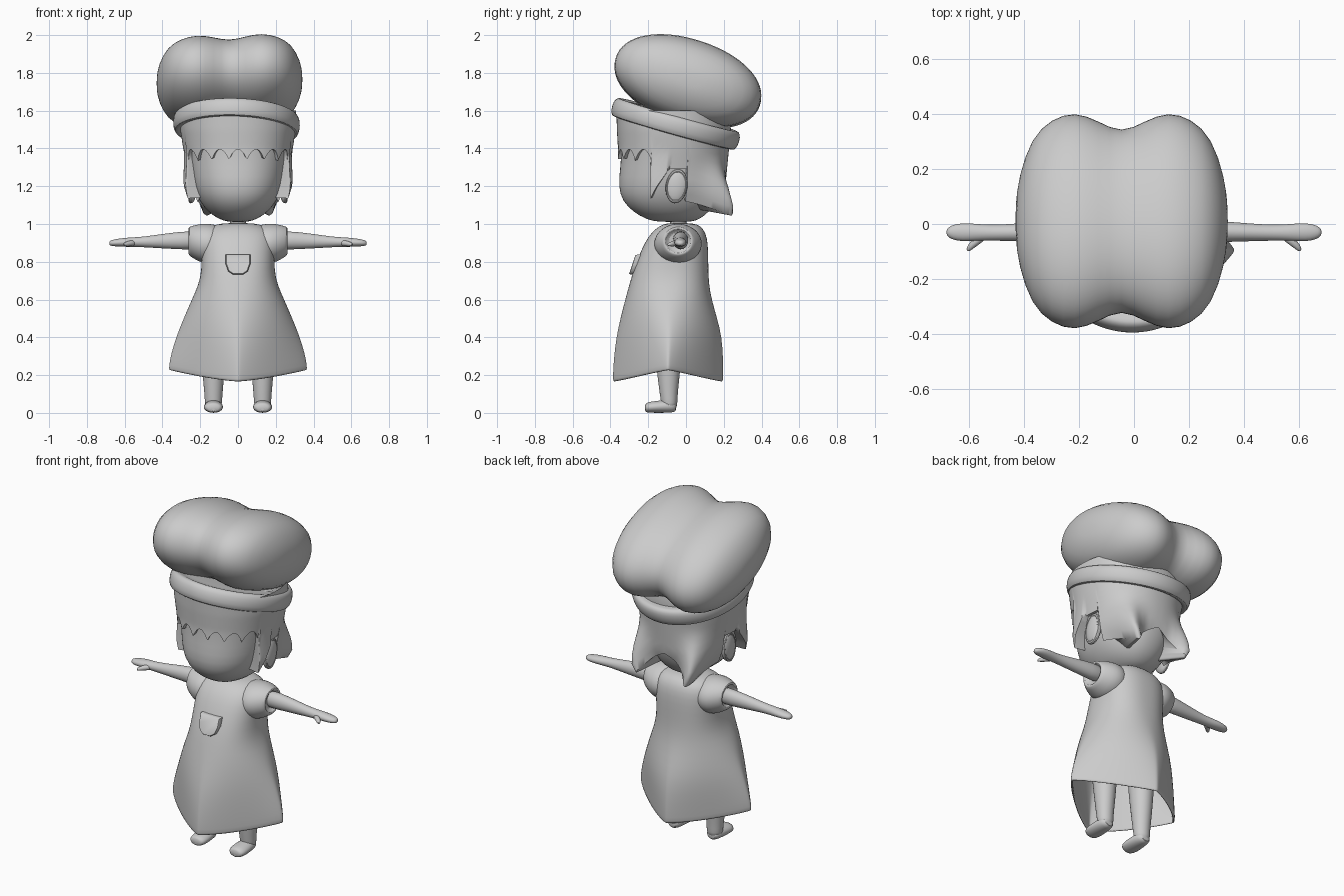
import bpy, bmesh, math
from mathutils import Vector, Matrix

if "Cube" in bpy.data.objects:
    bpy.data.objects.remove(bpy.data.objects["Cube"])

clay = bpy.data.materials.new("light_grey")
clay.diffuse_color = (0.6, 0.6, 0.6, 1)
clay.use_nodes = True
clay.node_tree.nodes["Principled BSDF"].inputs["Base Color"].default_value = clay.diffuse_color


def spow(v, e):
    return math.copysign(abs(v) ** e, v)


def ring(c, ua, ub, n=32, e=2.0):
    """Superellipse loop around c with half axes ua and ub."""
    c, ua, ub = Vector(c), Vector(ua), Vector(ub)
    angles = [2 * math.pi * i / n for i in range(n)]
    return [c + ua * spow(math.cos(a), 2 / e) + ub * spow(math.sin(a), 2 / e) for a in angles]


def loft(name, rings, caps=(True, True), subsurf=1, thick=0, angle=60):
    """Skin a list of equal loops."""
    bm = bmesh.new()
    rows = [[bm.verts.new(p) for p in r] for r in rings]
    n = len(rows[0])
    for a, b in zip(rows, rows[1:]):
        for i in range(n):
            j = (i + 1) % n
            bm.faces.new((a[i], a[j], b[j], b[i]))
    if caps[0]:
        bm.faces.new(rows[0])
    if caps[1]:
        bm.faces.new(rows[-1])
    bmesh.ops.recalc_face_normals(bm, faces=bm.faces)
    me = bpy.data.meshes.new(name)
    bm.to_mesh(me)
    bm.free()
    me.materials.append(clay)
    ob = bpy.data.objects.new(name, me)
    bpy.context.collection.objects.link(ob)
    if thick:
        m = ob.modifiers.new("thickness", 'SOLIDIFY')
        m.thickness = thick
        m.offset = -1
    if subsurf:
        m = ob.modifiers.new("smooth", 'SUBSURF')
        m.levels = m.render_levels = subsurf
    bpy.ops.object.select_all(action='DESELECT')
    bpy.context.view_layer.objects.active = ob
    ob.select_set(True)
    bpy.ops.object.shade_smooth_by_angle(angle=math.radians(angle))
    return ob


def blob(name, c, size, rot=Matrix(), n=20, rows=10):
    """Ellipsoid made of stacked loops."""
    out = []
    for i in range(rows + 1):
        t = math.pi * (0.02 + 0.96 * i / rows)
        r = math.sin(t)
        loop = ring((0, 0, -math.cos(t) * size[2]), (r * size[0], 0, 0), (0, r * size[1], 0), n)
        out.append([rot @ p + Vector(c) for p in loop])
    return loft(name, out, subsurf=0)


def lerp_rows(rows, z):
    """Interpolate a table of rows keyed by height."""
    z = min(max(z, rows[0][0]), rows[-1][0])
    for a, b in zip(rows, rows[1:]):
        if z <= b[0]:
            t = (z - a[0]) / (b[0] - a[0])
            return [u + (v - u) * t for u, v in zip(a, b)]


def flat_ring(row, n=40, e=2.0, grow=0.0):
    z, rx, yf, yb = row
    return ring((0, (yf + yb) / 2, z), (rx + grow, 0, 0), (0, (yb - yf) / 2 + grow, 0), n, e)


# Head: height, half width, front, back
HEAD = [(1.01, .05, -.15, .03), (1.025, .10, -.21, .07), (1.06, .155, -.275, .12),
        (1.12, .205, -.338, .16), (1.2, .238, -.36, .19), (1.3, .253, -.348, .20),
        (1.4, .272, -.342, .21), (1.5, .288, -.348, .22), (1.6, .29, -.35, .21)]
loft("head", [flat_ring(r, e=2.15) for r in HEAD])


# Hair: shell over the head with scalloped fringe, side locks and two back spikes
def spike_weight(g):
    phi = math.degrees(math.atan2(g.y + .066, abs(g.x)))
    return math.exp(-((phi - 50) / 17) ** 2)


def hair_edge(g):
    if g.y < -.17:
        a = math.atan2(g.x, -(g.y + .066))
        return 1.335 + .06 * abs(math.cos(math.pi * a / .335)) ** .8
    if g.y < -.08:
        return 1.13 + (g.y + .17) / .09 * .16
    if g.y < .01:
        return 1.29
    return 1.12 + .07 * max(0, 1 - abs(g.x) / .17) - .075 * spike_weight(g)


N = 200
guide = flat_ring(HEAD[6], N, 2.15)
shell = []
for k in range(-1, 13):
    row = []
    for i, g in enumerate(guide):
        low = hair_edge(g)
        z = low + (1.6 - low) * max(k, 0) / 12
        if k < 0:  # underside returns to the head
            z += .03 if g.y > .01 else .004
            p = flat_ring(lerp_rows(HEAD, z), N, 2.15, -.01)[i]
        else:
            p = flat_ring(lerp_rows(HEAD, z), N, 2.15, .018)[i]
            if -.17 <= g.y < -.08:
                p.x += math.copysign(max(0, 1.38 - z) * .2, p.x)
            elif g.y >= .01:
                w = spike_weight(g) * min(1, max(0, (1.36 - z) / .3)) ** 1.4
                p.y += .165 * w
                p.x += math.copysign(.065 * w, p.x)
        row.append(p)
    shell.append(row)
loft("hair", shell, (False, False), subsurf=0, angle=50)

for s, side in ((-1, "left"), (1, "right")):
    # Ear with raised rim
    tilt = Matrix.Rotation(math.radians(-8), 4, 'X')
    blob(side + "_ear", (s * .245, -.05, 1.2), (.026, .058, .09), tilt)
    bpy.ops.mesh.primitive_torus_add(major_radius=1, minor_radius=.14, major_segments=28,
                                     minor_segments=8)
    rim = bpy.context.object
    rim.name = side + "_ear_rim"
    rim.data.materials.append(clay)
    rim.data.transform(Matrix.Translation((s * .25, -.05, 1.2)) @ tilt
                       @ Matrix.Diagonal((.08, .05, .08, 1))
                       @ Matrix.Rotation(math.pi / 2, 4, 'Y'))
    bpy.ops.object.shade_smooth_by_angle()

# Hat band: tilted rounded ring closed on top
band_turn = (Matrix.Translation((-.008, -.055, 1.53)) @ Matrix.Rotation(math.radians(2), 4, 'Y')
             @ Matrix.Rotation(math.radians(-15.7), 4, 'X'))
band = [(-.03, .28), (-.05, .308), (-.049, .326), (-.02, .337), (.025, .337), (.049, .324),
        (.052, .305), (.04, .27), (.05, .24)]
loft("hat_band", [[band_turn @ p for p in ring((0, 0, z), (r, 0, 0), (0, r * 1.04, 0), 40)]
                  for z, r in band])

# Puffy hat: two lobes along x, tipped backwards
puff = [(.386, .13, .13), (.375, .40, .40), (.328, .77, .76), (.255, .94, .92),
        (.17, 1.01, 1.0), (.085, .92, .95), (0, .80, .87)]
puff = [(-u, a, b) for u, a, b in puff] + [(u, a, b) for u, a, b in puff[-2::-1]]
ct, st = math.cos(math.radians(-17.8)), math.sin(math.radians(-17.8))
loft("hat_puff", [ring((-.045 + u, .01, 1.755 + .025 * u),
                       Vector((0, ct, st)) * .41 * a, Vector((0, -st, ct)) * .226 * b, 32, 2.1)
                  for u, a, b in puff])

# Neck
loft("neck", [ring((0, -.04, z), (.045, 0, 0), (0, .045, 0), 16) for z in (.95, 1.0, 1.05)])

# Dress: open bell, rounded at the waist and diamond shaped at the raised hem
DRESS = [(.165, .365, -.387, .197, 1.18), (.19, .368, -.388, .198, 1.18),
         (.28, .354, -.384, .198, 1.25), (.4, .322, -.37, .191, 1.42),
         (.5, .287, -.348, .166, 1.65), (.6, .245, -.322, .136, 1.95),
         (.68, .208, -.3, .122, 2.25), (.76, .192, -.277, .118, 2.45),
         (.86, .194, -.238, .118, 2.45), (.93, .192, -.203, .112, 2.4),
         (.975, .17, -.162, .092, 2.3), (1.0, .115, -.12, .06, 2.1),
         (1.005, .05, -.085, .01, 2)]
rings = []
for r in DRESS:
    loop = flat_ring(r[:4], 48, r[4])
    for p in loop:
        p.z += .06 * abs(p.x / r[1]) ** 1.4 * max(0, 1 - (r[0] - .165) / .35)
    rings.append(loop)
loft("dress", rings, (False, True), thick=.012)

# Pocket on the chest: rounded plate following the slope of the dress
outline = [(-.066, .048), (.066, .048), (.066, 0), (.052, -.04), (.025, -.058),
           (-.025, -.058), (-.052, -.04), (-.066, 0)]


def pocket_loop(grow, out):
    return [Vector((x * grow, -.272 + .3 * z * grow - out + 1.1 * x * x, .79 + z * grow))
            for x, z in outline]


loft("pocket", [pocket_loop(1, -.02), pocket_loop(1, .006), pocket_loop(.92, .014)],
     subsurf=0, angle=50)

for s, side in ((-1, "left"), (1, "right")):
    # Short sleeve with recessed opening
    sleeve = [(.08, .90, .10, .09), (.14, .895, .13, .106), (.19, .897, .125, .106),
              (.23, .904, .102, .09), (.262, .91, .08, .076), (.262, .91, .066, .062),
              (.235, .91, .06, .056)]
    loft(side + "_sleeve", [ring((s * x, -.042, z), (0, ry, 0), (0, 0, rz), 24)
                            for x, z, ry, rz in sleeve])
    # Arm tapering into a flat hand
    arm = [(.2, -.03, .913, .046, .052), (.3, -.027, .913, .04, .048),
           (.4, -.03, .909, .034, .039), (.5, -.032, .905, .029, .028),
           (.555, -.031, .904, .03, .026), (.6, -.03, .903, .034, .024),
           (.645, -.03, .901, .032, .02), (.67, -.03, .899, .022, .016),
           (.682, -.03, .898, .01, .009)]
    loft(side + "_arm", [ring((s * x, y, z), (0, ry, 0), (0, 0, rz), 16)
                         for x, y, z, ry, rz in arm])
    # Thumb
    thumb = [(.545, -.04, .9, .018), (.575, -.065, .897, .016), (.597, -.085, .893, .012),
             (.606, -.098, .89, .006)]
    loft(side + "_thumb", [ring((s * x, y, z), (r * .7, r * .7 * s, 0), (0, 0, r), 10)
                           for x, y, z, r in thumb])
    # Leg and foot
    leg = [(.02, -.09, .04, .04), (.05, -.088, .046, .043), (.1, -.092, .048, .048),
           (.2, -.092, .058, .06), (.35, -.095, .068, .075), (.5, -.095, .075, .085)]
    loft(side + "_leg", [ring((s * .13, y, z), (rx, 0, 0), (0, ry, 0), 20)
                         for z, y, rx, ry in leg])
    foot = [(-.218, .026, .03, .02), (-.205, .029, .047, .028), (-.17, .031, .053, .031),
            (-.12, .034, .049, .034), (-.075, .036, .043, .035), (-.05, .032, .028, .025)]
    loft(side + "_foot", [ring((s * .13, y, z), (rx, 0, 0), (0, 0, rz), 20)
                          for y, z, rx, rz in foot])
